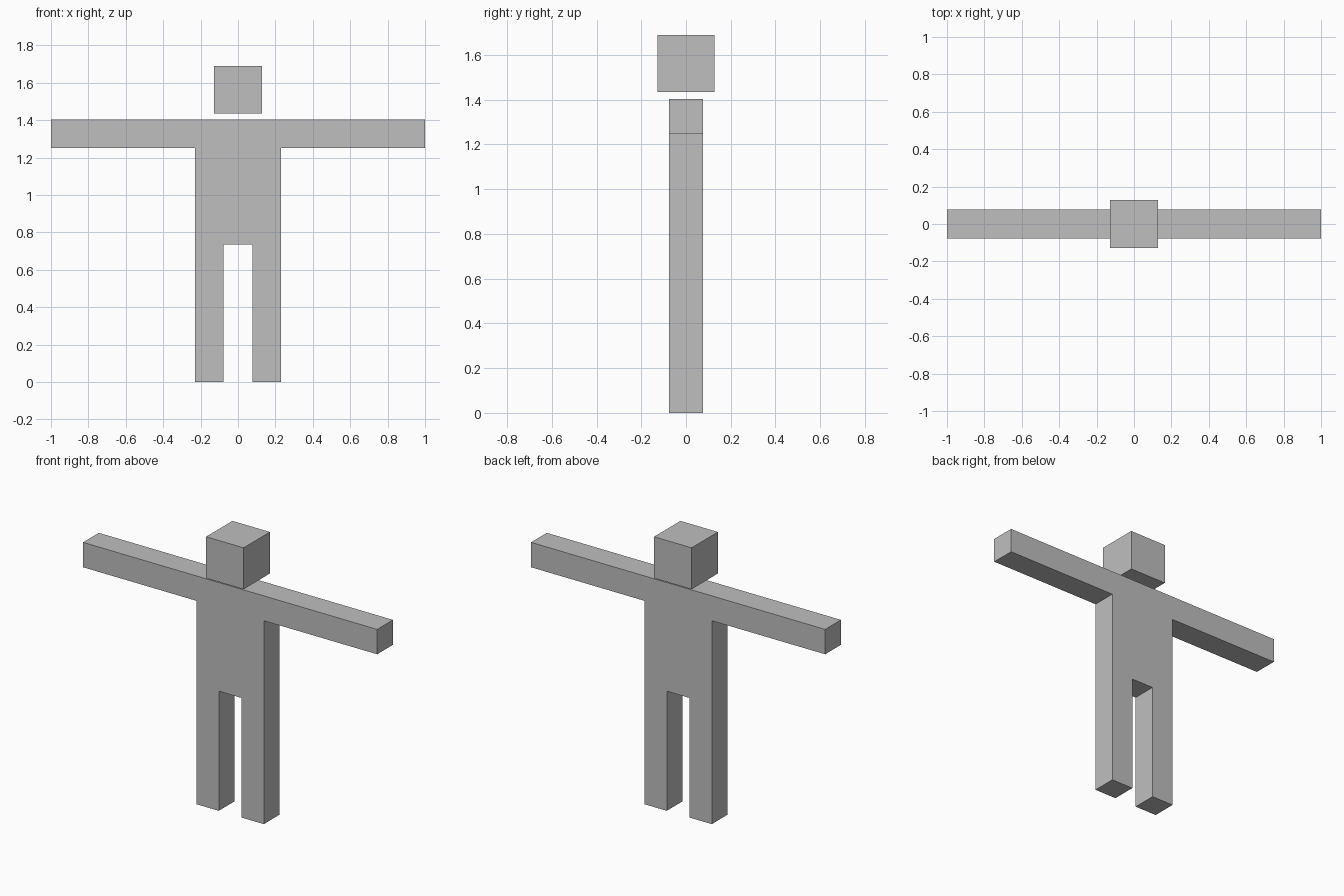
import bpy
import bmesh

if "Cube" in bpy.data.objects:
    bpy.data.objects.remove(bpy.data.objects["Cube"])

grey = bpy.data.materials.new("light grey")
grey.diffuse_color = (0.52, 0.52, 0.52, 1)
grey.use_nodes = True
grey.node_tree.nodes["Principled BSDF"].inputs["Base Color"].default_value = grey.diffuse_color


def finish(bm, name):
    bmesh.ops.recalc_face_normals(bm, faces=bm.faces)
    mesh = bpy.data.meshes.new(name)
    bm.to_mesh(mesh)
    bm.free()
    mesh.materials.append(grey)
    obj = bpy.data.objects.new(name, mesh)
    bpy.context.collection.objects.link(obj)
    return obj


# Body: right half of the T-pose outline (x, z), mirrored and extruded in depth
DEPTH = 0.153
half = [(0.077, 0.735), (0.077, 0), (0.229, 0), (0.229, 1.25), (1, 1.25), (1, 1.403)]
outline = half + [(-x, z) for x, z in reversed(half)]
bm = bmesh.new()
face = bm.faces.new([bm.verts.new((x, -DEPTH / 2, z)) for x, z in outline])
extruded = bmesh.ops.extrude_face_region(bm, geom=[face], use_keep_orig=True)
back = [v for v in extruded["geom"] if isinstance(v, bmesh.types.BMVert)]
bmesh.ops.translate(bm, verts=back, vec=(0, DEPTH, 0))
finish(bm, "body")

# Head: cube floating just above the shoulders
bm = bmesh.new()
bmesh.ops.create_cube(bm, size=0.255)
finish(bm, "head").location = (0, 0, 1.563)
